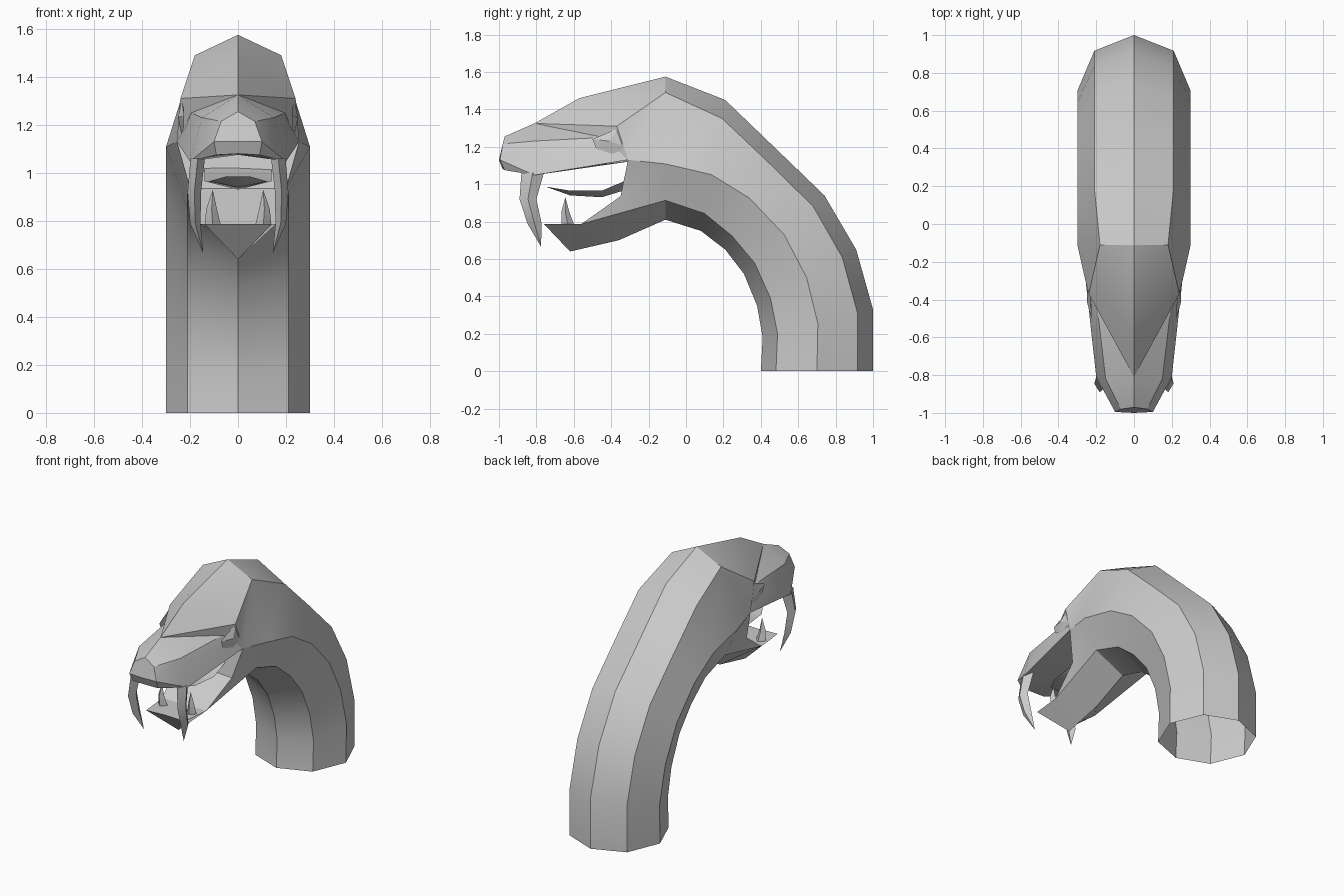
import bpy, bmesh, math
from mathutils import Vector

cube = bpy.data.objects.get("Cube")
if cube:
    bpy.data.objects.remove(cube, do_unlink=True)

grey = bpy.data.materials.new("scale_grey")
grey.use_nodes = True
grey.diffuse_color = (0.6, 0.6, 0.6, 1)
grey.node_tree.nodes["Principled BSDF"].inputs["Base Color"].default_value = grey.diffuse_color


def mirrored_object(name, faces, angle=30):
    """Build a mesh from +x faces and their mirror images, welded on x = 0."""
    bm = bmesh.new()
    for face in faces:
        for side in (1, -1):
            pts = [Vector((p[0] * side, p[1], p[2])) for p in face]
            bm.faces.new([bm.verts.new(p) for p in pts[::side]])
    bmesh.ops.remove_doubles(bm, verts=bm.verts, dist=0.0005)
    bmesh.ops.dissolve_degenerate(bm, edges=bm.edges, dist=0.0005)
    bmesh.ops.recalc_face_normals(bm, faces=bm.faces)
    mesh = bpy.data.meshes.new(name)
    bm.to_mesh(mesh)
    bm.free()
    for poly in mesh.polygons:
        poly.use_smooth = True
    mesh.set_sharp_from_angle(angle=math.radians(angle))
    mesh.materials.append(grey)
    obj = bpy.data.objects.new(name, mesh)
    bpy.context.collection.objects.link(obj)
    return obj


def bridge_rows(rows, closed=False):
    """Quads between neighbouring rows of points."""
    faces = []
    for a, b in zip(rows, rows[1:]):
        n = len(a)
        for k in range(n if closed else n - 1):
            j = (k + 1) % n
            faces.append([a[k], a[j], b[j], b[k]])
    return faces


def spike(sections):
    """Four-sided tapering tooth: x, y, z, half width, half depth per section."""
    rows = [[(x + w, y, z), (x, y + d, z), (x - w, y, z), (x, y - d, z)]
            for x, y, z, w, d in sections]
    return bridge_rows(rows, closed=True) + [rows[0]]


# Neck: half octagon swept along the curve (back y, z, belly y, z, middle share)
curve = [(1, 0, .4, 0, .5), (1, .33, .41, .18, .5), (.91, .65, .38, .35, .5),
         (.74, .94, .31, .52, .5), (.47, 1.2, .21, .65, .5),
         (.21, 1.45, .08, .75, .43), (-.11, 1.575, -.11, .81, .39)]
widths = (0, .21, .3, .21, 0)
rings = []
for back_y, back_z, belly_y, belly_z, middle in curve:
    back, belly = Vector((0, back_y, back_z)), Vector((0, belly_y, belly_z))
    rings.append([belly.lerp(back, t) + Vector((w, 0, 0))
                  for w, t in zip(widths, (1, .86, middle, .135, 0))])
crown, temple, cheek, throat, chin = rings[-1]
temple.x, temple.z = .18, 1.49

# Upper head landmarks
forehead = (0, -.57, 1.46)
bridge = (0, -.81, 1.325)
nose_top = (0, -.97, 1.255)
nose_tip = (0, -1, 1.13)
nostril = (.07, -.98, 1.215)
nose_side = (.1, -.995, 1.13)
muzzle = (.15, -.82, 1.23)
lip_middle = (0, -.98, 1.08)
lip_front = (.09, -.97, 1.075)
lip_fang = (.2, -.81, 1.048)
brow = (.24, -.37, 1.31)
socket = (.195, -.44, 1.25)
eye_low = (.218, -.48, 1.19)
corner = (.255, -.31, 1.13)

# Mouth and lower jaw landmarks
palate_front = (0, -.81, 1.075)
palate_back = (0, -.31, 1.12)
gape = (.2, -.35, .935)
gullet = (0, -.33, .935)
jaw_side = (.16, -.56, .787)
jaw_tip = (.14, -.76, .787)
floor_back = (0, -.56, .787)
floor_front = (0, -.75, .787)
keel_back = (0, -.36, .70)
keel = (0, -.62, .64)

head = [
    # skull and cheeks
    [crown, temple, forehead], [temple, brow, forehead],
    [temple, cheek, corner], [temple, corner, brow], [forehead, brow, bridge],
    # brow underside and eye socket
    [bridge, brow, socket], [bridge, socket, muzzle], [muzzle, socket, eye_low],
    [socket, brow, corner], [socket, corner, eye_low],
    # snout
    [muzzle, eye_low, lip_fang], [eye_low, corner, lip_fang],
    [bridge, muzzle, nostril, nose_top], [muzzle, lip_fang, nose_side],
    [muzzle, nose_side, nostril], [lip_fang, lip_front, nose_side],
    [nose_top, nostril, nose_side, nose_tip],
    [nose_tip, nose_side, lip_front, lip_middle],
    # mouth lining
    [lip_middle, lip_front, lip_fang, palate_front],
    [palate_front, lip_fang, corner, palate_back],
    [palate_back, corner, gape, gullet], [gullet, gape, jaw_side, floor_back],
    [floor_back, jaw_side, jaw_tip, floor_front],
    # lower jaw
    [cheek, corner, gape, throat], [throat, gape, jaw_side],
    [throat, jaw_side, keel_back, chin], [jaw_side, jaw_tip, keel, keel_back],
    [jaw_tip, floor_front, keel],
]
mirrored_object("neck_and_head", bridge_rows(rings) + head)

# Eyes: low faceted domes under the brows
outline = [(.225, -.5, 1.24), (.225, -.43, 1.27), (.235, -.36, 1.3),
           (.245, -.32, 1.2), (.235, -.39, 1.16), (.225, -.48, 1.19)]
pupil = (.25, -.41, 1.23)
eye = [[outline[i - 1], outline[i], pupil] for i in range(len(outline))]
mirrored_object("eyes", eye + [outline], 15)

# Long curved upper fangs and short lower teeth
mirrored_object("upper_fangs", spike([
    (.168, -.82, 1.06, .03, .06), (.182, -.845, .92, .028, .045),
    (.178, -.81, .79, .022, .038), (.145, -.775, .665, 0, 0)]))
mirrored_object("lower_teeth", spike([
    (.105, -.63, .775, .035, .035), (.11, -.645, .85, .022, .022),
    (.105, -.645, .93, 0, 0)]))

# Tongue: flat on top with a keel below (y, half width, top z, keel z)
tongue_rows = [[(0, y, top), (w, y, top), (0, y, low)] for y, w, top, low in (
    (-.74, .05, .985, .983), (-.62, .12, .965, .94),
    (-.45, .14, .965, .93), (-.32, .14, 1.02, .97))]
mirrored_object("tongue", bridge_rows(tongue_rows) + [tongue_rows[-1]])
